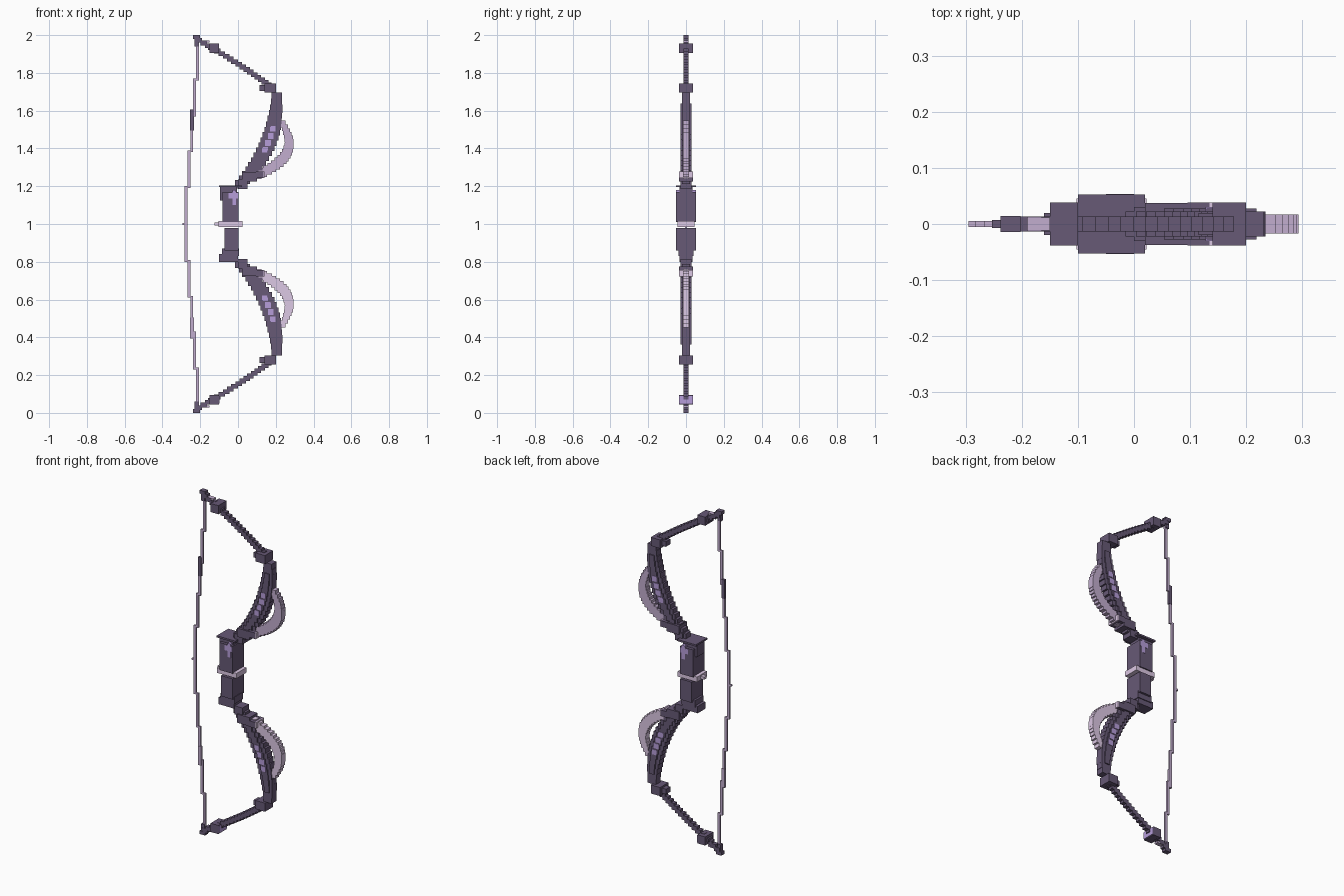
import bpy, bmesh
from math import sin, pi
from mathutils import Vector, Matrix

default_cube = bpy.data.objects.get("Cube")
if default_cube:
    bpy.data.objects.remove(default_cube, do_unlink=True)


def make_material(name, red, green, blue):
    colour = (red, green, blue, 1)
    mat = bpy.data.materials.new(name)
    mat.use_nodes = True
    mat.diffuse_color = colour
    mat.node_tree.nodes["Principled BSDF"].inputs["Base Color"].default_value = colour
    return mat


dark = make_material("dark plum", .135, .1, .18)
pale = make_material("pale mauve", .72, .58, .78)
mauve = make_material("mid mauve", .54, .42, .62)
violet = make_material("violet", .47, .34, .7)


class Part:
    """A mesh object assembled from upright boxes centred on y = 0."""

    def __init__(self, name, mat):
        self.name = name
        self.mat = mat
        self.mesh = bmesh.new()

    def box(self, x, z, width, depth, height):
        place = Matrix.Translation((x, 0, z)) @ Matrix.Diagonal((width, depth, height, 1))
        bmesh.ops.create_cube(self.mesh, size=1, matrix=place)
        return self

    def steps(self, curve, count, width, depth, height, first=0, last=1):
        """Staircase of boxes between two fractions of a curve."""
        for i in range(count):
            t = first + (last - first) * (i + .5) / count
            x, z = curve(t)
            self.box(x, z, width(t), depth, height)
        return self

    def finish(self, lower=False):
        """Make the object, mirrored about mid height for the lower half."""
        if lower:
            for v in self.mesh.verts:
                v.co.z = 2 - v.co.z
            bmesh.ops.reverse_faces(self.mesh, faces=self.mesh.faces)
        data = bpy.data.meshes.new(self.name)
        self.mesh.to_mesh(data)
        self.mesh.free()
        data.materials.append(self.mat)
        bpy.context.collection.objects.link(bpy.data.objects.new(self.name, data))


def bend(start, pull, end):
    """Smooth curve in the x-z plane, drawn towards one pull point."""
    start, pull, end = Vector(start), Vector(pull), Vector(end)
    return lambda t: start.lerp(pull, t).lerp(pull.lerp(end, t), t)


# Centre lines of the upper half
tip_curve = bend((-.22, 1.98), (.01, 1.85), (.17, 1.73))
limb_curve = bend((0, 1.2), (.21, 1.4), (.205, 1.69))
blade_curve = bend((.07, 1.25), (.36, 1.35), (.23, 1.54))


def tip_width(t):
    return .035


def limb_width(t):
    return .05 + .035 * sin(pi * t)


def ridge_width(t):
    return limb_width(t) / 2


def inlay_width(t):
    return .03


def blade_width(t):
    return .08 - .05 * t


for side in ("upper", "lower"):
    lower = side == "lower"

    def part(name, mat):
        return Part(side + "_" + name, mat)

    # Curved limb with a raised ridge and violet inlay on both faces
    limb = part("limb", dark)
    limb.steps(limb_curve, 18, limb_width, .044, .045)
    limb.finish(lower)
    ridge = part("limb_ridge", dark)
    ridge.steps(limb_curve, 14, ridge_width, .056, .04, first=.1, last=.9)
    ridge.finish(lower)
    inlay = part("limb_inlay", violet)
    inlay.steps(limb_curve, 4, inlay_width, .06, .03, first=.4, last=.7)
    inlay.finish(lower)

    # Thin outer limb with its blocks and a mauve sleeve
    tip = part("limb_tip", dark)
    tip.steps(tip_curve, 18, tip_width, .026, .025)
    tip.finish(lower)
    sleeve = part("tip_sleeve", mauve)
    sleeve.box(-.175, 1.966, .05, .024, .01)
    sleeve.finish(lower)
    elbow = part("elbow_block", dark)
    elbow.box(.17, 1.72, .06, .076, .05).box(.13, 1.72, .03, .04, .03)
    elbow.finish(lower)
    tip_block = part("tip_block", dark)
    tip_block.box(-.125, 1.93, .05, .076, .05).box(-.15, 1.93, .02, .04, .02)
    tip_block.finish(lower)
    tip_cap = part("tip_cap", dark)
    tip_cap.box(-.22, 1.99, .035, .028, .02).box(-.22, 1.96, .02, .02, .04)
    tip_cap.finish(lower)

    # Pale blade sweeping out in front of the limb
    blade = part("blade", pale if lower else mauve)
    blade.steps(blade_curve, 18, blade_width, .034, .035)
    blade.finish(lower)
    collar = part("blade_collar", pale)
    collar.box(.138, 1.26, .006, .076, .035)
    collar.finish(lower)
    joint = part("root_joint", dark)
    joint.box(.06, 1.25, .08, .074, .05).box(.025, 1.21, .05, .06, .05)
    joint.box(.115, 1.26, .04, .076, .035)
    joint.finish(lower)

    # Bowstring leaning outwards in even steps
    string = part("bowstring", mauve)
    for i in range(5):
        string.box(-.275 + .015 * i, 1.1 + .19 * i, .015, .01, .2)
    string.finish(lower)
    wrap = part("string_wrap", mauve if lower else dark)
    wrap.box(-.243, 1.55, .02, .014, .11)
    wrap.finish(lower)

# Grip: a tall block, a narrower neck and a cap plate on each side
upper_grip = Part("upper_grip", dark)
upper_grip.box(-.04, 1.09, .085, .104, .16)
upper_grip.box(-.05, 1.16, .09, .07, .07)
upper_grip.box(-.04, 1.2, .12, .106, .01)
upper_grip.finish()
lower_grip = Part("lower_grip", dark)
lower_grip.box(-.035, .92, .075, .104, .12)
lower_grip.box(-.04, .85, .09, .08, .04)
lower_grip.box(-.05, .82, .1, .07, .04)
lower_grip.finish()

# Pale band around the middle, with a small rest at the front
band = Part("grip_band", pale)
band.box(-.04, 1, .125, .09, .03)
band.box(-.11, 1, .03, .024, .015)
band.finish()
nock = Part("string_nock", mauve)
nock.box(-.285, 1, .02, .01, .01)
nock.finish()

# Violet emblem on both grip faces and plate on the lower tip block
emblem = Part("grip_emblem", violet)
emblem.box(-.025, 1.15, .05, .107, .03)
emblem.box(-.02, 1.14, .02, .107, .08)
emblem.finish()
plate = Part("tip_block_plate", violet)
plate.box(-.1, .07, .006, .074, .04)
plate.finish()
